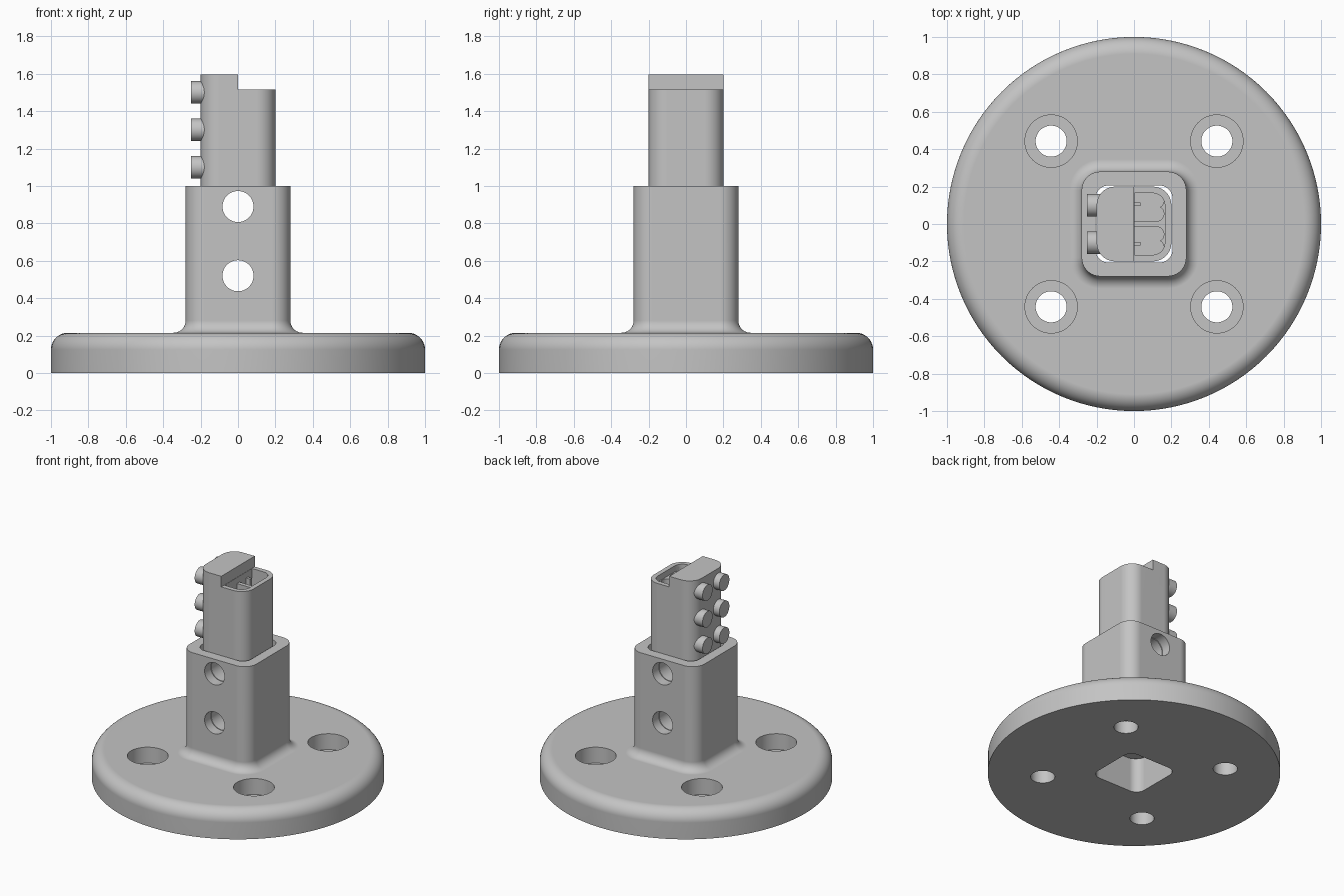
import bpy, bmesh
from math import radians, sin, cos
from mathutils import Matrix, Vector

if "Cube" in bpy.data.objects:
    bpy.data.objects.remove(bpy.data.objects["Cube"])

grey = bpy.data.materials.new("plain grey")
grey.use_nodes = True
colour = (0.55, 0.55, 0.55, 1)
grey.diffuse_color = colour
grey.node_tree.nodes["Principled BSDF"].inputs["Base Color"].default_value = colour


def arc(cx, cy, r, start, end, steps=10):
    angles = [radians(start + (end - start) * i / steps) for i in range(steps + 1)]
    return [(cx + r * cos(a), cy + r * sin(a)) for a in angles]


def rounded_square(half, r):
    c = half - r
    corners = [(c, c, 0), (-c, c, 90), (-c, -c, 180), (c, -c, 270)]
    return [p for x, y, a in corners for p in arc(x, y, r, a, a + 90)]


def circle(r, steps=128):
    return arc(0, 0, r, 0, 360, steps)[:-1]


def make_object(name, bm):
    bmesh.ops.recalc_face_normals(bm, faces=bm.faces)
    mesh = bpy.data.meshes.new(name)
    bm.to_mesh(mesh)
    bm.free()
    mesh.materials.append(grey)
    obj = bpy.data.objects.new(name, mesh)
    bpy.context.collection.objects.link(obj)
    return obj


def loft(name, sections):
    """Skin a stack of (outline, z) sections into a closed solid."""
    bm = bmesh.new()
    rings = [[bm.verts.new((x, y, z)) for x, y in pts] for pts, z in sections]
    n = len(rings[0])
    for low, high in zip(rings, rings[1:]):
        for i in range(n):
            j = (i + 1) % n
            bm.faces.new((low[i], low[j], high[j], high[i]))
    bm.faces.new(rings[0])
    bm.faces.new(rings[-1])
    return make_object(name, bm)


def prism(name, outline, z0, z1):
    return loft(name, [(outline, z0), (outline, z1)])


def cylinder(name, r, length, centre, axis="Z", segments=48):
    turn = {"X": Matrix.Rotation(radians(90), 4, "Y"),
            "Y": Matrix.Rotation(radians(90), 4, "X"), "Z": Matrix()}[axis]
    bm = bmesh.new()
    bmesh.ops.create_cone(bm, cap_ends=True, segments=segments, radius1=r, radius2=r,
                          depth=length, matrix=Matrix.Translation(Vector(centre)) @ turn)
    return make_object(name, bm)


def combine(target, other, operation="DIFFERENCE"):
    mod = target.modifiers.new("combine", "BOOLEAN")
    mod.operation, mod.object, mod.solver = operation, other, "EXACT"
    bpy.context.view_layer.objects.active = target
    bpy.ops.object.modifier_apply(modifier=mod.name)
    bpy.data.objects.remove(other)


def finish(obj):
    bpy.ops.object.select_all(action="DESELECT")
    obj.select_set(True)
    bpy.context.view_layer.objects.active = obj
    bpy.ops.object.shade_smooth_by_angle(angle=radians(30))
    mod = obj.modifiers.new("even shading", "WEIGHTED_NORMAL")
    mod.keep_sharp = True


# Round base with a softened top edge
TOP, EDGE = 0.215, 0.09
rim = arc(1 - EDGE, TOP - EDGE, EDGE, 0, 90)
base = loft("base_and_socket", [(circle(1), 0)] + [(circle(r), z) for r, z in rim])

# Square socket flaring into the base
FOOT = 0.065
flare = arc(FOOT, TOP + FOOT, FOOT, 270, 180)
sections = [(rounded_square(0.28 + FOOT, 0.1 + FOOT), 0.1)]
sections += [(rounded_square(0.28 + x, 0.1 + x), z) for x, z in flare]
sections.append((rounded_square(0.28, 0.1), 1.0))
combine(base, loft("socket", sections), "UNION")
combine(base, prism("bore", rounded_square(0.206, 0.07), -0.1, 1.1))

# Counterbored mounting holes
for x in (-0.443, 0.443):
    for y in (-0.443, 0.443):
        combine(base, cylinder("screw_hole", 0.083, 1, (x, y, 0)))
        combine(base, cylinder("counterbore", 0.14, 0.3, (x, y, 0.245)))

# Post sliding in the socket, stepped at the top
post = prism("post", rounded_square(0.2, 0.1), 0.25, 1.595)
combine(post, prism("step", [(0, -0.3), (0.3, -0.3), (0.3, 0.3), (0, 0.3)], 1.515, 1.7))

# Open pocket: shallow recess over two lobed cells with ribs
recess = [(0.002, -0.165)] + arc(0.1, -0.1, 0.065, -90, 0)
recess += arc(0.1, 0.1, 0.065, 0, 90) + [(0.002, 0.165)]
combine(post, prism("recess", recess, 1.47, 1.56))
cell = [(0.002, 0.015)] + arc(0.12, 0.055, 0.04, -90, 60)
cell += arc(0.12, 0.125, 0.04, -60, 90) + [(0.002, 0.165)]
cell += [(0.002, 0.115), (0.035, 0.115), (0.035, 0.095), (0.002, 0.095)]
for side in (1, -1):
    outline = [(x, y * side) for x, y in cell]
    combine(post, prism("cell", outline, 1.2, 1.5))

# Cross holes through socket and post
for z in (0.52, 0.89):
    for part in (base, post):
        combine(part, cylinder("pin_hole", 0.083, 1, (0, 0, z), "Y"))

# Round pegs on the right side of the post
for row, z in enumerate((1.1, 1.3, 1.5), 1):
    for side, y in (("front", -0.1), ("back", 0.1)):
        finish(cylinder(f"peg_{side}_{row}", 0.06, 0.13, (-0.185, y, z), "X"))

finish(base)
finish(post)
